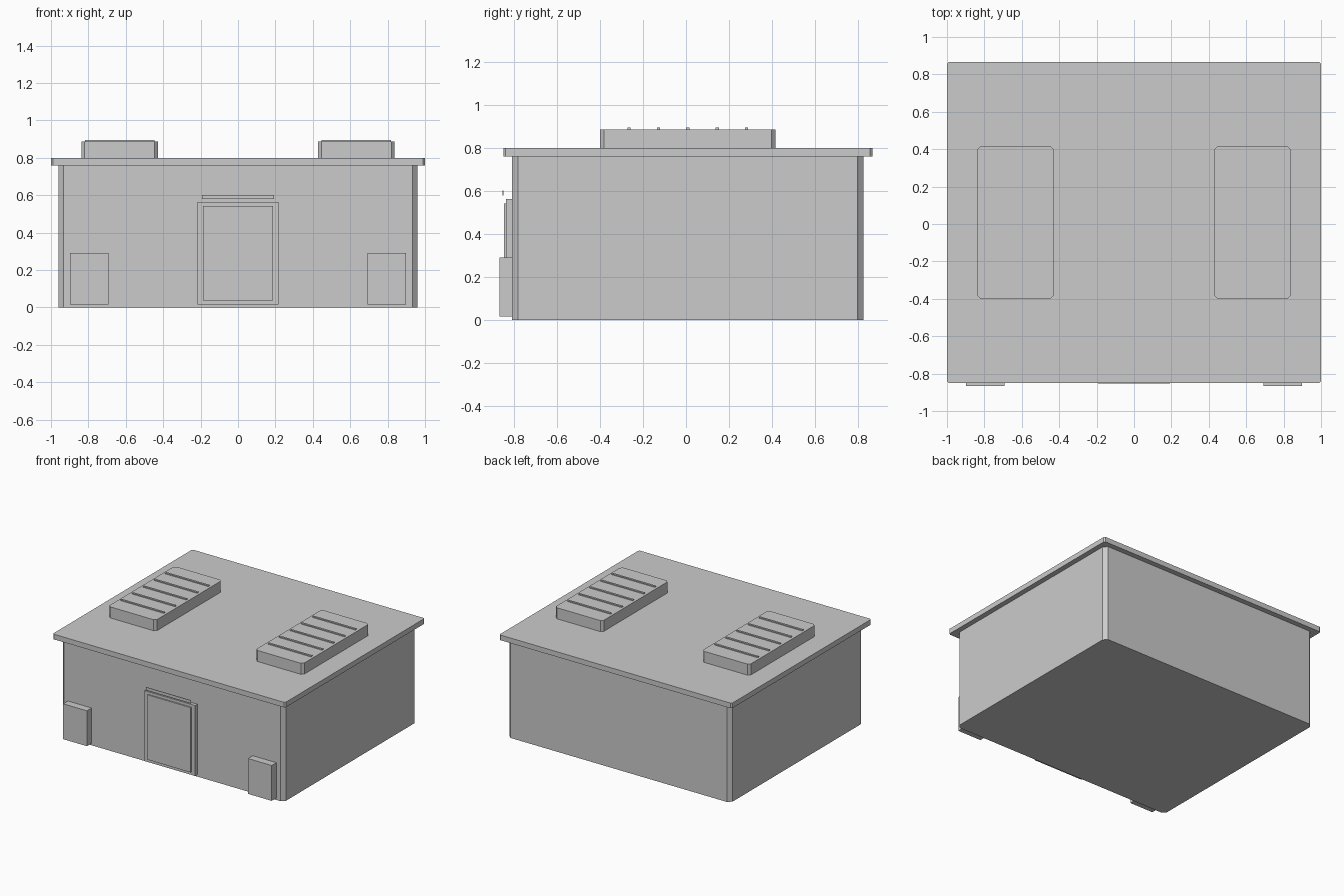
import bpy, bmesh

if "Cube" in bpy.data.objects:
    bpy.data.objects.remove(bpy.data.objects["Cube"])

CY = 0.0085  # building centre in y (front boxes stick out past the roof)


def box(name, x, y, z, chamfer=0.0):
    """Flat box from (min, max) ranges, optionally with cut vertical corners."""
    bm = bmesh.new()
    bmesh.ops.create_cube(bm, size=1)
    for v in bm.verts:
        v.co = [r[0] if c < 0 else r[1] for c, r in zip(v.co, (x, y, z))]
    if chamfer:
        vertical = [e for e in bm.edges
                    if abs(e.verts[0].co.z - e.verts[1].co.z) > 1e-4]
        bmesh.ops.bevel(bm, geom=vertical, offset=chamfer, segments=1,
                        affect='EDGES', profile=0.5)
    mesh = bpy.data.meshes.new(name)
    bm.to_mesh(mesh)
    bm.free()
    obj = bpy.data.objects.new(name, mesh)
    bpy.context.collection.objects.link(obj)
    return obj


def span(centre, size):
    return (centre - size / 2, centre + size / 2)


# Main block and overhanging roof
box("building_body", span(0, 1.92), span(CY, 1.636), (0, 0.76), 0.028)
box("roof_slab", span(0, 2.0), span(CY, 1.717), (0.76, 0.80), 0.01)

# Doorway: frame, door panel and thin sign plate above
box("door_frame", span(0, 0.434), (-0.837, -0.80), (0.015, 0.563))
box("door_panel", span(0, 0.372), (-0.847, -0.83), (0.038, 0.542))
box("door_sign_plate", span(0, 0.384), (-0.854, -0.849), (0.579, 0.602))

# Mirrored pairs: front boxes and slatted roof vents
for side, s in (("left", -1), ("right", 1)):
    box(f"front_box_{side}", span(s * 0.795, 0.204), (-0.867, -0.80), (0.015, 0.29))
    box(f"roof_vent_{side}", span(s * 0.633, 0.41), span(CY, 0.816), (0.80, 0.886), 0.018)
    for i in range(5):
        y = CY + (i - 2) * 0.1365
        box(f"vent_slat_{side}_{i + 1}", span(s * 0.633, 0.372), span(y, 0.015),
            (0.88, 0.894))
